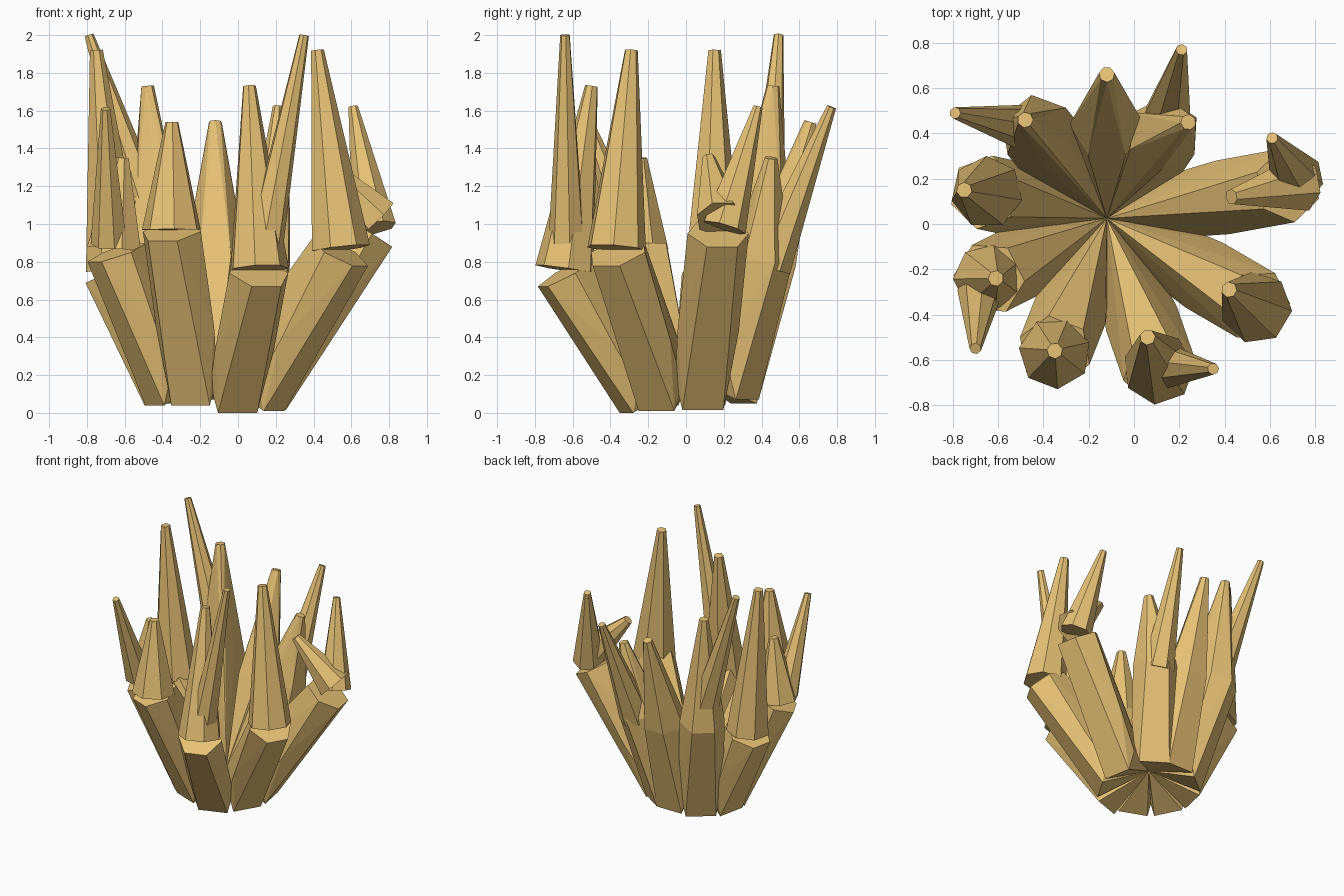
import bpy, bmesh, math
from mathutils import Vector

if "Cube" in bpy.data.objects:
    bpy.data.objects.remove(bpy.data.objects["Cube"])

mat = bpy.data.materials.new("tan")
mat.diffuse_color = (0.80, 0.54, 0.18, 1)
mat.use_nodes = True
mat.node_tree.nodes["Principled BSDF"].inputs["Base Color"].default_value = mat.diffuse_color
APEX = Vector((-0.12, 0.025, 0.2))


def finish(bm, name):
    bmesh.ops.recalc_face_normals(bm, faces=bm.faces)
    me = bpy.data.meshes.new(name)
    bm.to_mesh(me)
    bm.free()
    me.materials.append(mat)
    bpy.context.collection.objects.link(bpy.data.objects.new(name, me))


def ring(center, axis, out, radius, n):
    """Points of an n-gon square to axis, first flat side facing out."""
    axis = axis.normalized()
    u = (out - axis * out.dot(axis)).normalized()
    v = axis.cross(u)
    pts = []
    for i in range(n):
        a = math.tau * (i + 0.5) / n
        pts.append(center + radius * (math.cos(a) * u + math.sin(a) * v))
    return pts


def column(name, cap, base_z, tip=None):
    # six-sided leaning column, its inner side running to the shared apex;
    # with a tip given, the column runs straight on into its spike
    out = Vector((cap.x - APEX.x, cap.y - APEX.y, 0)).normalized()
    side = Vector((-out.y, out.x, 0))
    foot = Vector((APEX.x, APEX.y, base_z))
    lower = foot + out * 0.28
    pts = ring(cap, cap - lower, out, 0.165, 6)
    if tip:
        pts += ring(tip, tip - cap, out, 0.035, 7)
    mid = lower.lerp(cap, 0.45)
    for s in (-1, 1):
        pts.append(foot + out * 0.36 + side * 0.11 * s)
        pts.append(foot + out * 0.34 + side * 0.145 * s + Vector((0, 0, 0.15)))
        pts.append(mid + side * 0.165 * s)
    pts.append(APEX)
    bm = bmesh.new()
    for p in pts:
        bm.verts.new(p)
    bmesh.ops.convex_hull(bm, input=bm.verts)
    bmesh.ops.dissolve_limit(bm, angle_limit=0.01, verts=bm.verts, edges=bm.edges)
    finish(bm, name)


def spike(name, base, tip, r0, r1, n=7):
    # blunt tapered spike
    axis = tip - base
    out = Vector((base.x - APEX.x, base.y - APEX.y, 0))
    bm = bmesh.new()
    lo = [bm.verts.new(p) for p in ring(base, axis, out, r0, n)]
    hi = [bm.verts.new(p) for p in ring(tip, axis, out, r1, n)]
    for i in range(n):
        j = (i + 1) % n
        bm.faces.new((lo[i], lo[j], hi[j], hi[i]))
    bm.faces.new(lo[::-1])
    bm.faces.new(hi)
    finish(bm, name)


# cap centre, base height, tip the column merges into, then (base, tip, radius) spikes
parts = [
    ((-0.35, -0.56, 0.96), 0.04, None, [((-0.35, -0.57, 0.97), (-0.35, -0.56, 1.54), 0.16)]),
    ((0.11, -0.64, 0.74), 0.0, None, [((0.11, -0.64, 0.76), (0.06, -0.50, 1.73), 0.16),
                                      ((0.14, -0.63, 0.88), (0.35, -0.64, 2.0), 0.10)]),
    ((0.54, -0.36, 0.85), 0.01, None, [((0.54, -0.37, 0.87), (0.42, -0.29, 1.92), 0.16)]),
    ((0.68, 0.17, 0.95), 0.015, None, [((0.73, 0.18, 1.03), (0.43, 0.12, 1.35), 0.13),
                                       ((0.72, 0.20, 0.98), (0.61, 0.38, 1.62), 0.12)]),
    ((0.13, 0.40, 0.82), 0.07, (0.24, 0.45, 1.35), [((0.14, 0.44, 0.78), (0.21, 0.77, 1.62), 0.12)]),
    ((-0.12, 0.44, 0.80), 0.07, (-0.12, 0.66, 1.54), []),
    ((-0.43, 0.41, 0.88), 0.05, (-0.48, 0.46, 1.73), [((-0.45, 0.42, 0.98), (-0.79, 0.49, 2.0), 0.11)]),
    ((-0.66, 0.14, 0.74), 0.04, None, [((-0.65, 0.14, 0.76), (-0.75, 0.15, 1.92), 0.16)]),
    ((-0.64, -0.24, 0.85), 0.04, None, [((-0.65, -0.24, 0.87), (-0.61, -0.24, 1.35), 0.15),
                                        ((-0.68, -0.29, 0.90), (-0.70, -0.55, 1.61), 0.10)]),
]
for i, (cap, bz, merged, spikes) in enumerate(parts, 1):
    column(f"column_{i}", Vector(cap), bz, Vector(merged) if merged else None)
    for k, (b, t, r) in enumerate(spikes):
        thin = k == 1 or merged is not None
        spike(f"{'side_spike' if thin else 'spike'}_{i}", Vector(b), Vector(t), r,
              0.026 if thin else 0.035)
